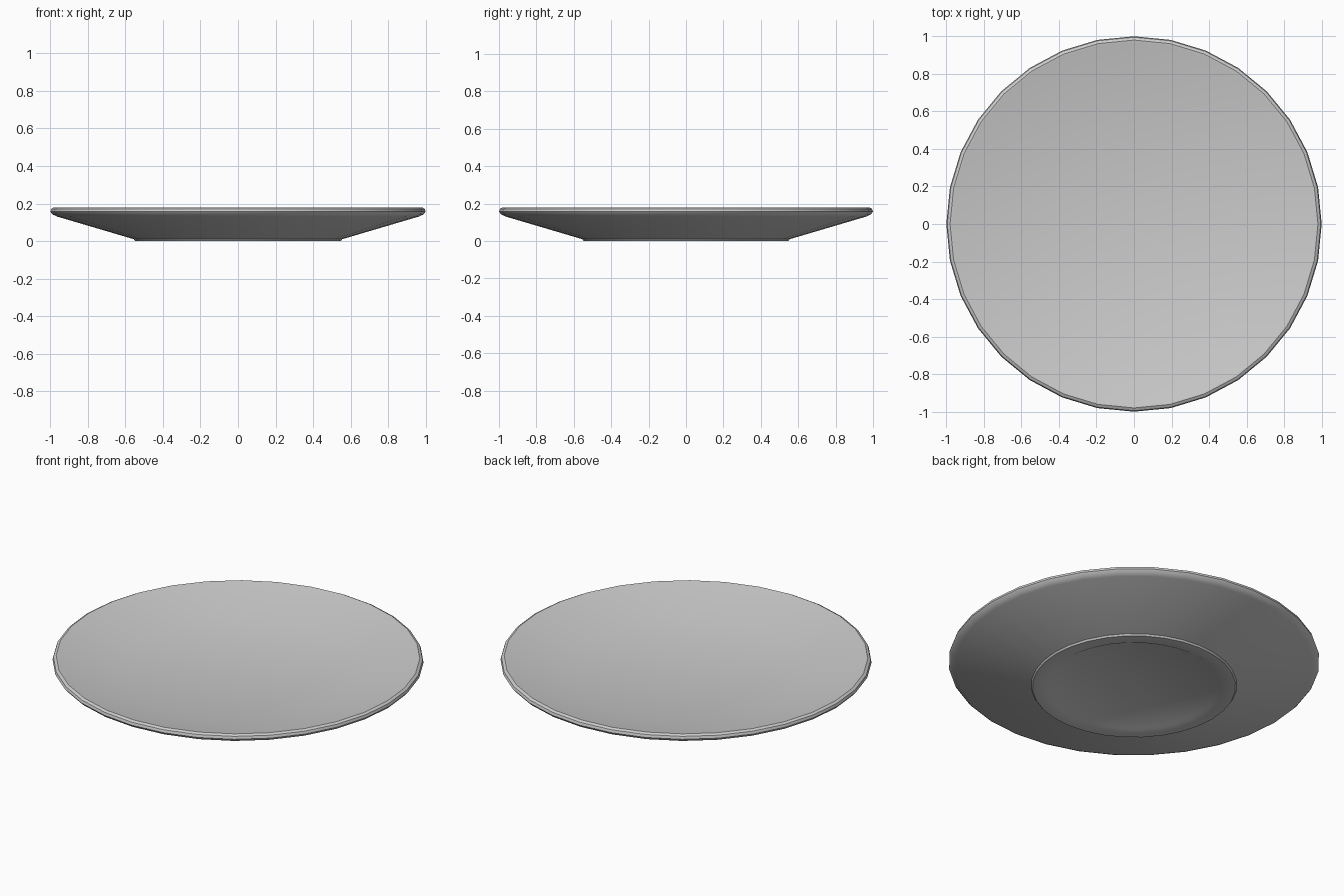
import bpy, bmesh, math
from mathutils import Vector

if "Cube" in bpy.data.objects:
    bpy.data.objects.remove(bpy.data.objects["Cube"])

SIDES = 32

# Plate cross-section (radius, height), from recess centre round the rim to the eating surface
profile = [
    (0, 0.008), (0.46, 0.008), (0.475, 0.0), (0.548, 0.0), (0.555, 0.010),
    (0.965, 0.131), (0.988, 0.142), (1.0, 0.157), (0.995, 0.172),
    (0.98, 0.18), (0.965, 0.178), (0.66, 0.098), (0, 0.098),
]

# Revolve the profile around z
bm = bmesh.new()
verts = [bm.verts.new((r, 0, z)) for r, z in profile]
edges = [bm.edges.new(pair) for pair in zip(verts, verts[1:])]
bmesh.ops.spin(bm, geom=verts + edges, cent=(0, 0, 0), axis=(0, 0, 1),
               angle=math.tau, steps=SIDES, use_merge=True)
bmesh.ops.remove_doubles(bm, verts=bm.verts, dist=0.0005)
bmesh.ops.recalc_face_normals(bm, faces=bm.faces)

mesh = bpy.data.meshes.new("plate")
bm.to_mesh(mesh)
bm.free()
plate = bpy.data.objects.new("plate", mesh)
bpy.context.collection.objects.link(plate)

# Smooth surface with crisp foot
bpy.context.view_layer.objects.active = plate
plate.select_set(True)
bpy.ops.object.shade_smooth_by_angle(angle=math.radians(30))
